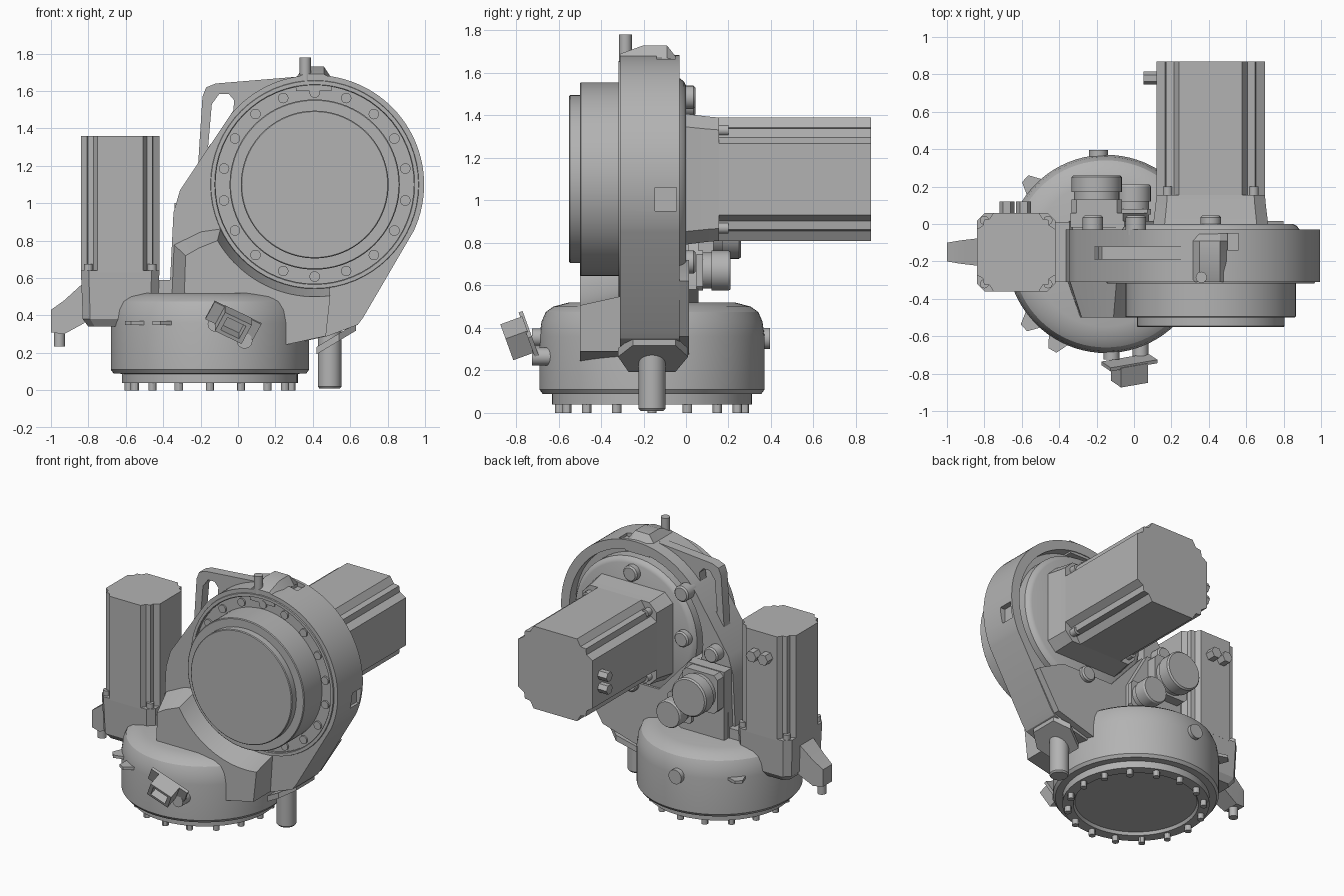
import bpy, bmesh
from math import sin, cos, radians
from mathutils import Matrix

cube = bpy.data.objects.get("Cube")
if cube:
    bpy.data.objects.remove(cube, do_unlink=True)

grey = bpy.data.materials.new("machine grey")
grey.use_nodes = True
COLOUR = (0.45, 0.45, 0.45, 1)
grey.diffuse_color = COLOUR
grey.node_tree.nodes["Principled BSDF"].inputs["Base Color"].default_value = COLOUR
parts = []


def loft(name, axis, rings):
    """Skin a stack of equal-length outlines [(position, points), ...] along an axis."""
    place = {"x": lambda t, a, b: (t, a, b),
             "y": lambda t, a, b: (a, t, b),
             "z": lambda t, a, b: (a, b, t)}[axis]
    bm = bmesh.new()
    loops = [[bm.verts.new(place(t, a, b)) for a, b in pts] for t, pts in rings]
    n = len(loops[0])
    for low, high in zip(loops, loops[1:]):
        for i in range(n):
            j = (i + 1) % n
            bm.faces.new((low[i], low[j], high[j], high[i]))
    bm.faces.new(loops[0])
    bm.faces.new(loops[-1])
    bmesh.ops.recalc_face_normals(bm, faces=bm.faces)
    mesh = bpy.data.meshes.new(name)
    bm.to_mesh(mesh)
    bm.free()
    mesh.materials.append(grey)
    ob = bpy.data.objects.new(name, mesh)
    bpy.context.collection.objects.link(ob)
    parts.append(ob)
    return ob


def prism(name, axis, start, end, pts):
    return loft(name, axis, [(start, pts), (end, pts)])


def arc(c, r, a, b, steps):
    angles = [radians(a + (b - a) * i / steps) for i in range(steps + 1)]
    return [(c[0] + r * cos(t), c[1] + r * sin(t)) for t in angles]


def circle(c, r, n=64, phase=0):
    return arc(c, r, phase, phase + 360, n)[:-1]


def turned(name, axis, c, profile, n=64):
    """Lathe a list of (position, radius)."""
    return loft(name, axis, [(t, circle(c, r, n)) for t, r in profile])


def rod(name, axis, c, r, start, end, n=16):
    return turned(name, axis, c, [(start, r), (end, r)], n)


def spin(c, pts, angle):
    """Turn points by an angle and move them to a centre."""
    s, k = sin(radians(angle)), cos(radians(angle))
    return [(c[0] + k * x - s * y, c[1] + s * x + k * y) for x, y in pts]


def rect(c, w, h, angle=0):
    return spin(c, [(-w, -h), (w, -h), (w, h), (-w, h)], angle)


def corners(c, quarter):
    """Repeat a quarter outline four times around a centre."""
    return [p for a in (0, 90, 180, 270) for p in spin(c, quarter, a)]


def chamfered(c, h, cut=0.2):
    return corners(c, [(h, h * (1 - cut)), (h * (1 - cut), h)])


def motor_section(c, h):
    q = [(1, .58), (.84, .68), (.82, .82), (.68, .84), (.58, 1)]
    return corners(c, [(x * h, y * h) for x, y in q])


def cut(ob, cutter):
    mod = ob.modifiers.new("cut", "BOOLEAN")
    mod.operation, mod.solver, mod.object = "DIFFERENCE", "EXACT", cutter
    bpy.context.view_layer.objects.active = ob
    bpy.ops.object.modifier_apply(modifier=mod.name)
    parts.remove(cutter)
    bpy.data.objects.remove(cutter, do_unlink=True)


BASE = (-.15, -.16)     # turret axis in x, y
HUB = (.41, 1.1)        # shoulder axis in x, z
TOWER = (-.63, -.15)    # upright motor axis in x, y

# Turret with recessed underside and its ring of bolts
turned("turret", "z", BASE, [(.06, .39), (.04, .4), (.04, .47), (.088, .47), (.09, .515),
                             (.11, .53), (.36, .53), (.43, .52), (.475, .5), (.5, .465),
                             (.52, .39)], 80)
for x, y in circle(BASE, .435, 16):
    rod("base_bolt", "z", (x, y), .022, 0, .06, 12)
for angle in (137, 222, 241):
    ear = [(.48, -.08), (.59, -.025), (.59, .025), (.48, .08)]
    prism("turret_ear", "z", .35, .37, spin(BASE, ear, angle))
rod("rear_plug", "y", (-.19, .35), .05, .3, .395, 24)

# Shoulder housing: round head with a neck sweeping to the turret
outline = ([(-.37, .45), (.3, .25), (.48, .29), (.64, .35), (.67, .39)]
           + arc(HUB, .585, -25, 140, 50) + [(-.31, 1.07), (-.345, .95)])
housing = prism("shoulder_housing", "y", -.31, -.03, outline)
cut(housing, rod("rim_recess", "y", HUB, .53, -.4, -.27, 64))
cut(housing, rod("rear_recess", "y", HUB, .52, -.1, .1, 64))
cut(housing, prism("side_notch", "x", .955, 1.1, rect((-.095, 1.005), .05, .055)))
cut(housing, prism("top_notch", "z", 1.645, 1.8, rect((.505, -.095), .055, .045)))
turned("front_rim", "y", HUB, [(-.3, .56), (-.318, .555), (-.318, .535), (-.3, .53)])
prism("neck_back", "y", -.1, .015,
      [(-.35, .45), (.3, .26), (.64, .36), (.8, .62), (.6, .72), (.2, .72), (-.05, 1), (-.33, .95)])

# Tab on top of the head, sloping at front and back
crest = [(-.31, 1.6), (-.31, 1.69), (-.2, 1.73), (-.09, 1.73), (-.035, 1.66), (-.035, 1.6)]
skirt = [(y, min(z, 1.67)) for y, z in crest]
loft("top_tab", "x", [(.31, skirt), (.35, crest), (.46, crest), (.5, skirt)])
rod("top_peg", "z", (.36, -.285), .03, 1.65, 1.78)

# Saddle in front of the neck, hollowed to clear the drum
rear = ([(.24, .24), (-.36, .42), (-.345, .78), (-.2, .85)]
        + arc(HUB, .555, 205, 278, 20) + [(.47, .29)])
front = ([(.24, .24), (-.29, .42), (-.28, .72), (-.21, .76)]
         + arc(HUB, .6, 210, 278, 20) + [(.47, .29)])
loft("saddle", "y", [(-.3, rear), (-.5, front)])

# Output drum and bolt circle
turned("output_drum", "y", HUB, [(-.25, .455), (-.495, .455), (-.5, .45), (-.5, .395),
                                 (-.545, .395), (-.55, .39)], 80)
for x, z in circle(HUB, .492, 18, 10):
    rod("rim_bolt", "y", (x, z), .028, -.26, -.312)

# Lifting handle
handle = prism("lifting_handle", "y", -.19, -.12,
               [(-.22, 1.1), (-.19, 1.57), (-.17, 1.62), (-.12, 1.64), (.3, 1.675),
                (.4, 1.6), (.1, 1.45), (-.1, 1.2)])
cut(handle, prism("handle_slot", "y", -.3, 0,
                  [(-.16, 1.3), (-.14, 1.53), (-.1, 1.585), (-.05, 1.585), (-.02, 1.55),
                   (-.03, 1.45)]))

# Rear cover and bosses
turned("rear_cover", "y", HUB, [(-.12, .475), (-.03, .475), (-.01, .46), (0, .44)])
for x, z in ((.41, 1.485), (.01, 1.45), (.01, 1.13), (-.22, 1.08), (.41, .71)):
    turned("rear_boss", "y", (x, z), [(-.06, .055), (.035, .055), (.045, .045)], 24)

# Horizontal motor
loft("shoulder_motor_flange", "y", [(-.02, chamfered(HUB, .31)), (.1, chamfered(HUB, .295)),
                                    (.155, chamfered(HUB, .29))])
prism("shoulder_motor", "y", .15, .87, motor_section(HUB, .29))
for x, z in rect(HUB, .23, .23):
    rod("shoulder_motor_bolt", "y", (x, z), .026, .14, .2)
for z in (1.05, 1.14):
    rod("shoulder_motor_plug", "x", (.78, z), .035, .05, .14, 6)

# Upright motor on its mount
loft("tower_mount", "z", [(.34, chamfered(TOWER, .17)), (.38, chamfered(TOWER, .2)),
                          (.64, chamfered(TOWER, .21))])
prism("tower_motor", "z", .63, 1.36, motor_section(TOWER, .21))
for x, y in rect(TOWER, .17, .17):
    rod("tower_motor_bolt", "z", (x, y), .024, .62, .675)
for x in (-.68, -.59):
    rod("tower_motor_plug", "y", (x, 1.2), .04, .04, .12, 6)
prism("mount_bridge", "z", .48, .59, rect((-.4, -.15), .07, .16))

# Side hook with a hanging peg
loft("side_hook", "x", [(-1, rect((-.15, .37), .05, .06)), (-.93, rect((-.15, .39), .062, .09)),
                        (-.82, rect((-.15, .47), .075, .11))])
rod("hook_peg", "z", (-.955, -.15), .03, .235, .35)

# Connector panel with two round sockets behind the neck
prism("connector_panel", "y", -.02, .06, [(-.34, .5), (-.03, .5), (.08, .58), (.08, .75),
                                         (-.06, 1), (-.34, 1)])
for name, c, r, depth in (("large_socket", (-.2, .86), .135, .26),
                          ("small_socket", (-.005, .67), .095, .21)):
    prism(name + "_base", "y", .05, depth - .13, chamfered(c, r))
    turned(name, "y", c, [(.04, r * .9), (depth - .09, r * .9), (depth - .09, r),
                          (depth - .01, r), (depth, r * .93)], 32)

# Cable pipe leaving the neck through a slanted hexagonal collar
hexagon = [(.42, -.27), (.54, -.32), (.63, -.25), (.63, -.05), (.54, .01), (.42, -.05)]
collar = prism("pipe_collar", "z", -.06, -.02, hexagon)
slant = Matrix.Identity(4)
slant[2][0] = .6
collar.data.transform(slant)
turned("cable_pipe", "z", (.49, -.16), [(.01, .055), (.02, .063), (.32, .063)], 32)

# Tilted bracket on the front of the turret
SENSOR = (-.025, .37)
outer, inner = rect(SENSOR, .08, .06, -27), rect(SENSOR, .055, .04, -27)
plate = prism("bracket_plate", "y", -.75, -.73, rect(SENSOR, .14, .055, -27))
box = loft("bracket_box", "y", [(-.74, outer), (-.85, outer), (-.85, inner), (-.76, inner)])
pivot = Matrix.Translation((SENSOR[0], -.74, SENSOR[1]))
for ob in (plate, box):
    ob.data.transform(pivot @ Matrix.Rotation(radians(20), 4, "X") @ pivot.inverted())
for x, z in ((-.12, .355), (.035, .265)):
    rod("bracket_post", "y", (x, z), .042, -.6, -.725, 24)

# Smooth the round surfaces, keep edges crisp
bpy.ops.object.select_all(action="DESELECT")
for ob in parts:
    ob.select_set(True)
bpy.context.view_layer.objects.active = housing
bpy.ops.object.shade_smooth_by_angle(angle=radians(30))
